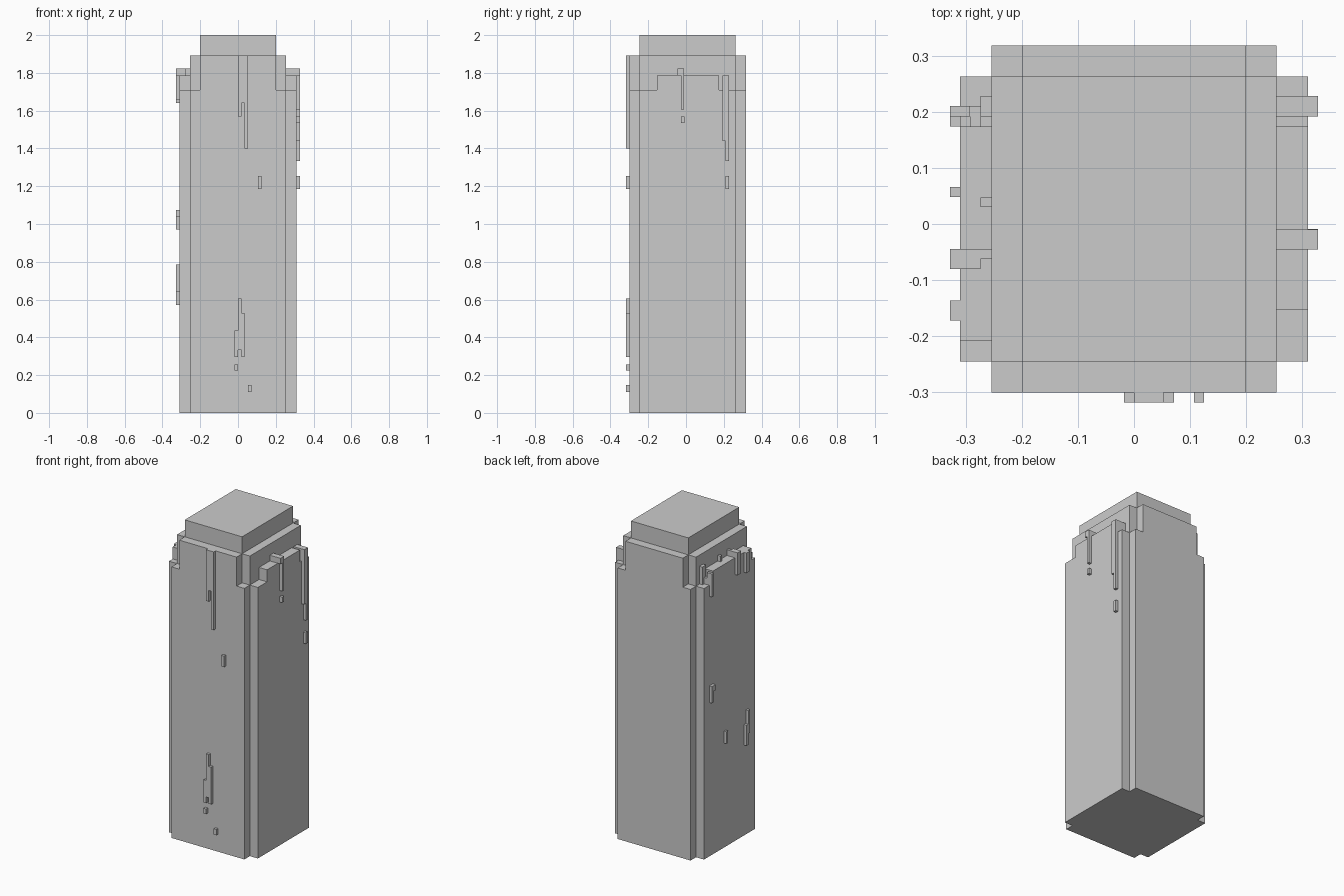
import bpy, bmesh

if "Cube" in bpy.data.objects:
    bpy.data.objects.remove(bpy.data.objects["Cube"])


def prism(name, pts, axis, a, b):
    """Extrude a 2D outline between a and b along an axis ('X', 'Y' or 'Z')."""
    def place(p, t):
        if axis == 'X':
            return (t, p[0], p[1])
        if axis == 'Y':
            return (p[0], t, p[1])
        return (p[0], p[1], t)
    bm = bmesh.new()
    low = bm.faces.new([bm.verts.new(place(p, a)) for p in pts])
    top = bmesh.ops.extrude_face_region(bm, geom=[low])["geom"]
    for v in top:
        if isinstance(v, bmesh.types.BMVert):
            v.co["XYZ".index(axis)] = b
    bmesh.ops.recalc_face_normals(bm, faces=bm.faces)
    mesh = bpy.data.meshes.new(name)
    bm.to_mesh(mesh)
    bm.free()
    ob = bpy.data.objects.new(name, mesh)
    bpy.context.collection.objects.link(ob)
    return ob


def box(name, x0, x1, y0, y1, z0, z1):
    return prism(name, [(x0, y0), (x1, y0), (x1, y1), (x0, y1)], 'Z', z0, z1)


# Vertical bounds of the core and its outer shell
Y0, Y1 = -0.245, 0.263
FRONT, BACK = -0.30, 0.318
CORE, WING, CAP = 0.254, 0.31, 0.20
SHOULDER, RIM = 1.71, 1.893

# Core pillar and raised cap
box("core_pillar", -CORE, CORE, Y0, Y1, 0, RIM)
box("cap_block", -CAP, CAP, Y0, Y1, RIM, 2.0)

# Front and back panels with notched upper corners
panel = [(-CORE, 0), (CORE, 0), (CORE, SHOULDER), (CAP, SHOULDER),
         (CAP, RIM), (-CAP, RIM), (-CAP, SHOULDER), (-CORE, SHOULDER)]
prism("front_panel", panel, 'Y', FRONT, Y0)
prism("back_panel", panel, 'Y', Y1, BACK)

# Side panels, raised in the middle
for name, x0, x1, s0, s1 in (("right_panel", CORE, WING, -0.153, 0.174),
                             ("left_panel", -WING, -CORE, -0.208, 0.174)):
    prism(name, [(Y0, 0), (Y1, 0), (Y1, SHOULDER), (s1, SHOULDER), (s1, 1.786),
                 (s0, 1.786), (s0, SHOULDER), (Y0, SHOULDER)], 'X', x0, x1)

# Front drips: outlines in x, z
F = FRONT - 0.018
prism("front_long_drip", [(0, RIM), (0, 1.57), (0.018, 1.57), (0.018, 1.64), (0.035, 1.64),
                          (0.035, 1.40), (0.053, 1.40), (0.053, RIM)], 'Y', F, FRONT)
prism("front_low_drip", [(0, 0.605), (0, 0.437), (-0.018, 0.437), (-0.018, 0.295),
                         (0, 0.295), (0, 0.333), (0.018, 0.333), (0.018, 0.295),
                         (0.035, 0.295), (0.035, 0.53), (0.018, 0.53), (0.018, 0.605)],
      'Y', F, FRONT)
for x, z0, z1 in ((0.107, 1.185, 1.255), (-0.018, 0.225, 0.257), (0.053, 0.11, 0.147)):
    box("front_drop", x, x + 0.018, F, FRONT, z0, z1)

# Right drips: outlines in y, z, with ledges spilling over the panel top
R = WING + 0.018
prism("right_short_drip", [(-0.045, 1.822), (-0.045, 1.786), (-0.027, 1.786), (-0.027, 1.607),
                           (-0.01, 1.607), (-0.01, 1.822)], 'X', WING, R)
box("right_short_drip_ledge", CORE, WING, -0.045, -0.01, 1.786, 1.822)
prism("right_long_drip", [(0.192, 1.786), (0.192, 1.44), (0.209, 1.44), (0.209, 1.333),
                          (0.228, 1.333), (0.228, 1.786)], 'X', WING, R)
box("right_long_drip_ledge", CORE, WING, 0.192, 0.228, SHOULDER, 1.786)
for y, z0, z1 in ((-0.027, 1.535, 1.57), (0.209, 1.185, 1.255)):
    box("right_drop", WING, R, y, y + 0.018, z0, z1)

# Left drips and drops
L = -R
box("left_middle_drip", L, -WING, -0.08, -0.045, 1.68, 1.822)
box("left_middle_ledge", -WING, -0.274, -0.08, -0.045, 1.786, 1.822)
box("left_middle_ledge_inner", -0.274, -CORE, -0.062, -0.045, 1.786, 1.822)
box("left_front_drip", L, -WING, -0.172, -0.136, 1.66, 1.786)
box("left_back_drip", L, -WING, 0.192, 0.21, 1.64, 1.786)
box("left_back_ledge", -WING, -0.292, 0.192, 0.21, SHOULDER, 1.786)
box("left_back_ledge_inner", -0.292, -0.274, 0.174, 0.21, SHOULDER, 1.75)
box("left_back_run", -0.274, -CORE, 0.192, 0.228, SHOULDER, 1.822)
box("left_core_drop", -0.274, -CORE, 0.03, 0.047, 1.786, 1.822)
prism("left_low_drip", [(-0.172, 0.785), (-0.172, 0.64), (-0.154, 0.64), (-0.154, 0.57),
                        (-0.136, 0.57), (-0.136, 0.70), (-0.154, 0.70), (-0.154, 0.785)],
      'X', L, -WING)
prism("left_mid_drop", [(0.174, 1.075), (0.174, 1.04), (0.192, 1.04), (0.192, 0.97),
                        (0.21, 0.97), (0.21, 1.075)], 'X', L, -WING)
box("left_drop", L, -WING, 0.048, 0.066, 0.66, 0.735)
